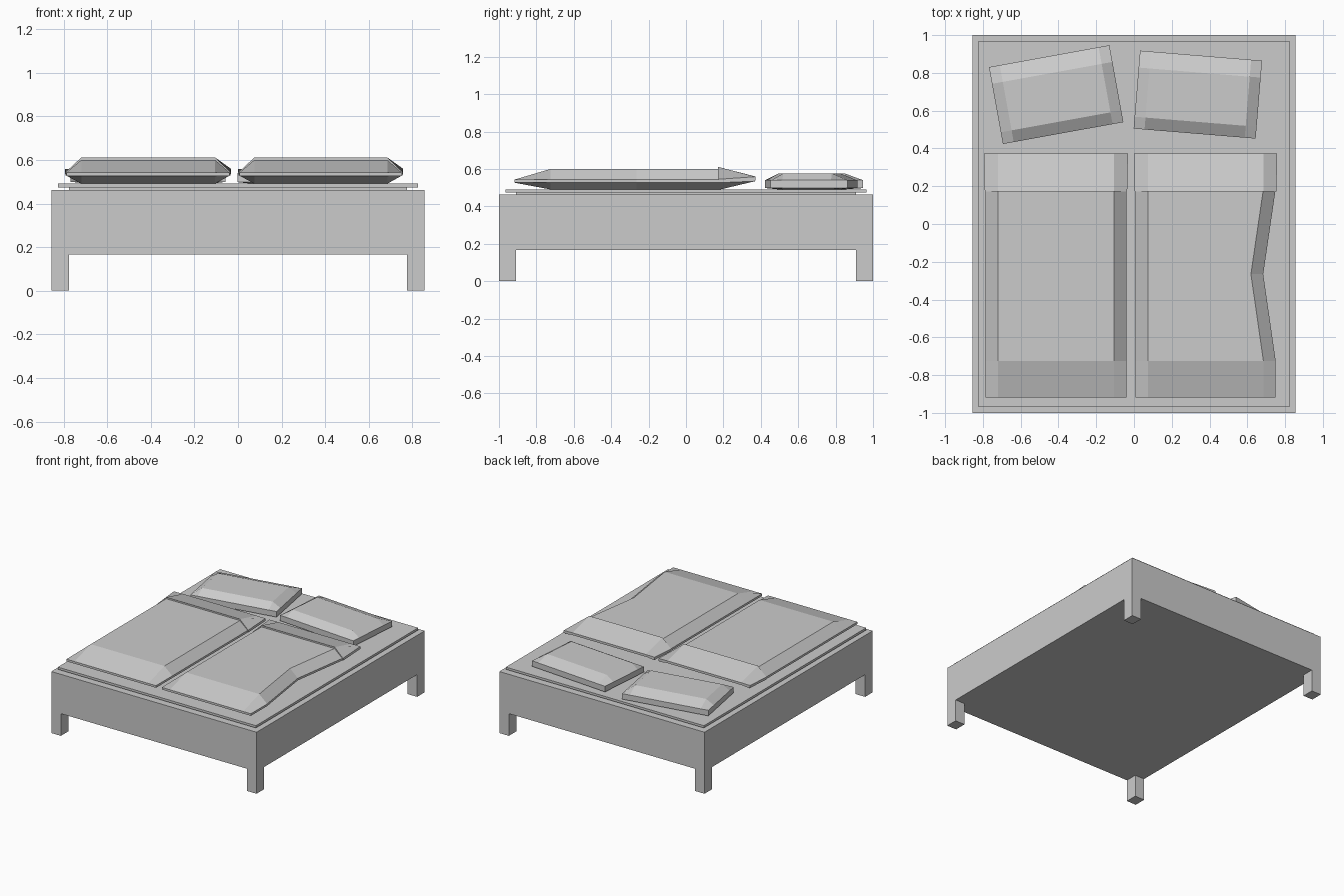
import bpy, bmesh
from math import radians

if "Cube" in bpy.data.objects:
    bpy.data.objects.remove(bpy.data.objects["Cube"])


def finish(bm, name):
    bmesh.ops.recalc_face_normals(bm, faces=bm.faces)
    me = bpy.data.meshes.new(name)
    bm.to_mesh(me)
    bm.free()
    ob = bpy.data.objects.new(name, me)
    bpy.context.collection.objects.link(ob)
    return ob


def box(name, x0, x1, y0, y1, z0, z1):
    bm = bmesh.new()
    bmesh.ops.create_cube(bm, size=1)
    for v in bm.verts:
        v.co = ((x0 + x1) / 2 + v.co.x * (x1 - x0),
                (y0 + y1) / 2 + v.co.y * (y1 - y0),
                (z0 + z1) / 2 + v.co.z * (z1 - z0))
    return finish(bm, name)


def cushion(name, rows):
    """Closed padded sheet. Row: (y, four xs, edge low, edge high, middle low, middle high)"""
    bm = bmesh.new()
    lo, hi = [], []
    for y, xs, el, eh, ml, mh in rows:
        lo.append([bm.verts.new((x, y, z)) for x, z in zip(xs, (el, ml, ml, el))])
        hi.append([bm.verts.new((x, y, z)) for x, z in zip(xs, (eh, mh, mh, eh))])
    n = len(rows)
    for r in range(n - 1):
        for c in range(3):
            for g in (lo, hi):
                bm.faces.new((g[r][c], g[r][c + 1], g[r + 1][c + 1], g[r + 1][c]))
        for c in (0, 3):
            bm.faces.new((lo[r][c], lo[r + 1][c], hi[r + 1][c], hi[r][c]))
    for r in (0, n - 1):
        for c in range(3):
            bm.faces.new((lo[r][c], lo[r][c + 1], hi[r][c + 1], hi[r][c]))
    return finish(bm, name)


# Bed base and legs
box("bed_base", -.855, .855, -1, 1, .167, .463)
for sx in (-1, 1):
    for sy in (-1, 1):
        xs, ys = sorted((sx * .775, sx * .855)), sorted((sy * .91, sy * 1))
        box("leg", *xs, *ys, 0, .167)

# Mattress slab on its recessed support
box("mattress_support", -.775, .775, -.91, .91, .463, .474)
box("mattress_top", -.825, .825, -.965, .965, .474, .491)


# Duvets with the upper end folded over; one has a dented side
def duvet(name, x0, x1, dent):
    def xs(d=0, e=0):
        return (x0 - e, x0 + .067, x1 - .065 - d, x1 - d + e)
    cushion(name, [
        (-.918, xs(), .527, .543, .527, .543),
        (-.725, xs(), .527, .543, .491, .600),
        (-.265, xs(dent), .527, .543, .491, .600),
        (.185, xs(), .527, .543, .491, .600),
        (.370, xs(), .535, .545, .543, .548)])
    cushion(name + "_fold", [
        (.172, xs(0, .004), .527, .545, .590, .611),
        (.372, xs(0, .008), .540, .559, .543, .560)])


duvet("left_duvet", -.786, -.040, 0)
duvet("right_duvet", .008, .750, .066)


# Pillows, turned slightly
def pillow(name, x, y, angle):
    xs = (-.324, -.266, .266, .324)
    ob = cushion(name, [
        (-.207, xs, .498, .540, .498, .540),
        (-.144, xs, .498, .540, .491, .577),
        (.117, xs, .498, .540, .491, .577),
        (.207, xs, .498, .540, .498, .540)])
    ob.location = (x, y, 0)
    ob.rotation_euler.z = radians(angle)


pillow("left_pillow", -.412, .685, 10.3)
pillow("right_pillow", .338, .685, -4.7)
